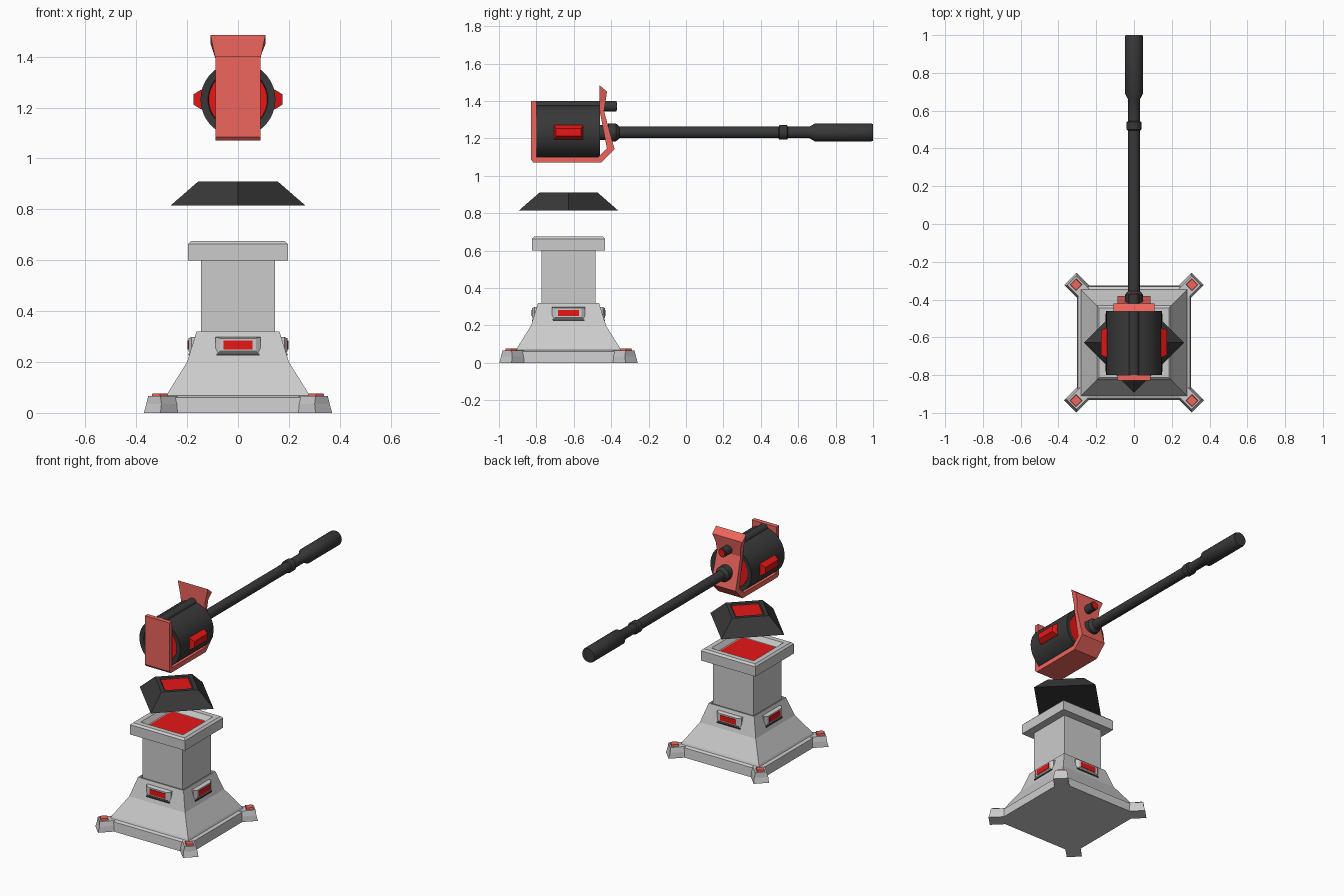
import bpy, bmesh
from math import sin, cos, pi, sqrt
from mathutils import Matrix, Vector

if "Cube" in bpy.data.objects:
    bpy.data.objects.remove(bpy.data.objects["Cube"])

CY = -0.628   # tower centre line in y
HZ = 1.232    # gun axis height


def material(name, rgb):
    m = bpy.data.materials.new(name)
    m.diffuse_color = (*rgb, 1)
    m.use_nodes = True
    m.node_tree.nodes["Principled BSDF"].inputs["Base Color"].default_value = m.diffuse_color
    return m


DARK = material("dark_metal", (0.04, 0.04, 0.04))
RED = material("glow_red", (0.8, 0.008, 0.008))
CORAL = material("coral_paint", (0.85, 0.13, 0.11))


def loft(name, sections, mat=None, matrix=None, smooth=False):
    """Skin a list of equal-length closed sections and cap both ends."""
    bm = bmesh.new()
    rings = [[bm.verts.new(p) for p in s] for s in sections]
    n = len(rings[0])
    for a, b in zip(rings, rings[1:]):
        for i in range(n):
            j = (i + 1) % n
            bm.faces.new((a[i], a[j], b[j], b[i]))
    bm.faces.new(rings[0][::-1])
    bm.faces.new(rings[-1])
    if matrix:
        bm.transform(matrix)
    bmesh.ops.recalc_face_normals(bm, faces=bm.faces)
    me = bpy.data.meshes.new(name)
    bm.to_mesh(me)
    bm.free()
    ob = bpy.data.objects.new(name, me)
    bpy.context.collection.objects.link(ob)
    if mat:
        me.materials.append(mat)
    if smooth:
        bpy.ops.object.select_all(action='DESELECT')
        ob.select_set(True)
        bpy.context.view_layer.objects.active = ob
        bpy.ops.object.shade_smooth_by_angle(angle=pi / 6)
    return ob


def rect(hx, hy, z, cx=0, cy=0):
    return [(cx + sx * hx, cy + sy * hy, z)
            for sx, sy in ((-1, -1), (1, -1), (1, 1), (-1, 1))]


def tower(name, profile, mat=None, turn=0):
    """Square-section part on the tower axis from (half width, z) pairs."""
    m = Matrix.Translation((0, CY, 0)) @ Matrix.Rotation(turn, 4, 'Z')
    return loft(name, [rect(h, h, z) for h, z in profile], mat, m)


def lathe(name, profile, mat, z=HZ, sides=32):
    """Round part along y from (y, radius) pairs."""
    secs = [[(r * cos(2 * pi * i / sides), y, z + r * sin(2 * pi * i / sides))
             for i in range(sides)] for y, r in profile]
    return loft(name, secs, mat, smooth=True)


# Pedestal: flared base, square column and dished cap
tower("pedestal_base", [(0.303, 0), (0.297, 0.06), (0.28, 0.068), (0.275, 0.08),
                        (0.2, 0.2), (0.163, 0.32), (0.155, 0.32), (0.15, 0.308)])
tower("pedestal_column", [(0.145, 0.3), (0.145, 0.605)])
tower("pedestal_cap", [(0.14, 0.6), (0.196, 0.6), (0.196, 0.663), (0.184, 0.675),
                       (0.152, 0.675), (0.132, 0.645)])
tower("cap_glow", [(0.122, 0.64), (0.122, 0.648)], RED)

# Diagonal feet with coloured pads, and framed lights on the four sides
for k in range(4):
    foot_m = Matrix.Translation((0, CY, 0)) @ Matrix.Rotation(pi / 4 + k * pi / 2, 4, 'Z')
    loft(f"foot_{k}", [rect(0.07, 0.046, 0, 0.407), rect(0.066, 0.042, 0.035, 0.402),
                       rect(0.052, 0.034, 0.066, 0.413)], None, foot_m)
    loft(f"foot_pad_{k}", [rect(0.024, 0.024, 0.06, 0.434),
                           rect(0.021, 0.021, 0.077, 0.434)], CORAL, foot_m)
    # local z of the panel points outward, local y points up
    side_m = (Matrix.Translation((0, CY, 0)) @ Matrix.Rotation(k * pi / 2, 4, 'Z')
              @ Matrix.Rotation(pi / 2, 4, 'X'))
    loft(f"light_frame_{k}", [rect(0.088, 0.036, 0.165, 0, 0.262),
                              rect(0.088, 0.036, 0.183, 0, 0.262),
                              rect(0.07, 0.025, 0.195, 0, 0.268)], None, side_m)
    loft(f"light_{k}", [rect(0.057, 0.017, 0.18, 0, 0.267),
                        rect(0.057, 0.017, 0.198, 0, 0.267)], RED, side_m)
    loft(f"light_shadow_gap_{k}", [rect(0.088, 0.005, 0.16, 0, 0.229),
                                   rect(0.084, 0.004, 0.195, 0, 0.229)], DARK, side_m)

# Floating turret mount: frustum turned 45 degrees with a glowing recess
R = 1 / sqrt(2)
tower("floating_mount", [(0.265 * R, 0.815), (0.156 * R, 0.91), (0.122 * R, 0.91),
                         (0.115 * R, 0.9)], DARK, pi / 4)
tower("mount_glow", [(0.114 * R, 0.895), (0.114 * R, 0.902)], RED, pi / 4)

# Gun housing drum with recessed glowing ends
lathe("gun_drum", [(-0.785, 0.113), (-0.797, 0.118), (-0.80, 0.147), (-0.46, 0.147),
                   (-0.463, 0.118), (-0.475, 0.113)], DARK, sides=48)
lathe("drum_rear_glow", [(-0.79, 0.115), (-0.78, 0.115)], RED)
lathe("drum_front_glow", [(-0.48, 0.115), (-0.468, 0.115)], RED)

# Tapered lights on the drum sides
for name, s in (("left", -1), ("right", 1)):
    m = (Matrix.Translation((0, CY, HZ)) @ Matrix.Rotation(s * pi / 2, 4, 'Y'))
    loft(f"drum_light_{name}", [rect(0.04, 0.08, 0.13), rect(0.038, 0.078, 0.146),
                                rect(0.02, 0.066, 0.175)], RED, m)

# Upper sight tube with glowing tip
lathe("sight_tube", [(-0.80, 0.028), (-0.372, 0.028)], DARK, 1.372, 20)
lathe("sight_tip", [(-0.38, 0.02), (-0.368, 0.02)], RED, 1.372, 20)

# Main barrel: collar, long tube, ring and thick muzzle
lathe("barrel", [(-0.475, 0.04), (-0.42, 0.04), (-0.415, 0.048), (-0.375, 0.048),
                 (-0.358, 0.034), (-0.355, 0.031), (0.495, 0.031), (0.50, 0.039),
                 (0.54, 0.039), (0.545, 0.031), (0.66, 0.031), (0.69, 0.048),
                 (0.99, 0.048), (1.0, 0.044)], DARK, sides=24)

# Painted strap: rear plate, bottom strip and bent front shield
# each row: outer y, outer z, inner y, inner z, half width
strap = [(-0.828, 1.40, -0.80, 1.40, 0.088),
         (-0.828, 1.085, -0.80, 1.10, 0.088),
         (-0.815, 1.07, -0.795, 1.10, 0.088),
         (-0.455, 1.07, -0.468, 1.102, 0.088),
         (-0.382, 1.143, -0.423, 1.148, 0.088),
         (-0.438, 1.345, -0.462, 1.35, 0.085),
         (-0.43, 1.40, -0.463, 1.39, 0.088),
         (-0.422, 1.45, -0.463, 1.485, 0.108)]
loft("strap_and_shield", [[(-w, oy, oz), (w, oy, oz), (w, iy, iz), (-w, iy, iz)]
                          for oy, oz, iy, iz, w in strap], CORAL)
